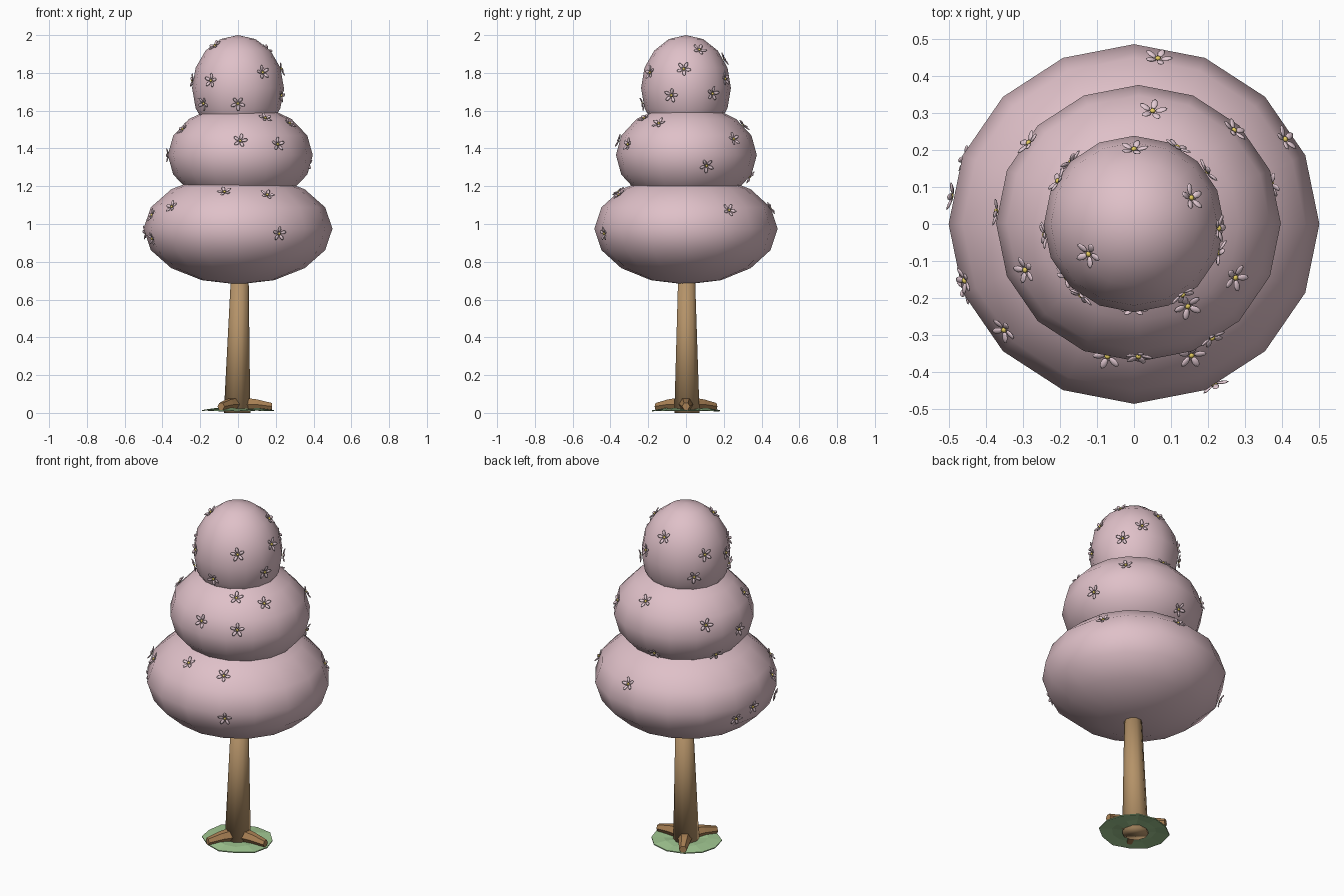
import bpy
import bmesh
import random
from math import radians, sin, cos, tau
from mathutils import Matrix, Vector

random.seed(4)
cube = bpy.data.objects.get("Cube")
if cube:
    bpy.data.objects.remove(cube, do_unlink=True)


def material(name, rgb):
    m = bpy.data.materials.new(name)
    m.use_nodes = True
    m.diffuse_color = (*rgb, 1)
    m.node_tree.nodes["Principled BSDF"].inputs["Base Color"].default_value = (*rgb, 1)
    return m


pink = material("blossom pink", (0.74, 0.53, 0.58))
petal_pink = material("petal pink", (0.78, 0.60, 0.66))
yellow = material("pollen yellow", (0.80, 0.62, 0.12))
bark = material("bark brown", (0.46, 0.29, 0.14))
root_brown = material("root brown", (0.40, 0.22, 0.09))
green = material("grass green", (0.36, 0.58, 0.29))


def make_object(name, bm, mats, smooth=True):
    bmesh.ops.recalc_face_normals(bm, faces=bm.faces)
    mesh = bpy.data.meshes.new(name)
    bm.to_mesh(mesh)
    bm.free()
    for m in mats:
        mesh.materials.append(m)
    for p in mesh.polygons:
        p.use_smooth = smooth
    ob = bpy.data.objects.new(name, mesh)
    bpy.context.collection.objects.link(ob)
    return ob


def loft(bm, rings, sides):
    """Skin rings given as (centre, radius, axis_u, axis_v), closing both ends."""
    loops = []
    for c, r, u, v in rings:
        loops.append([bm.verts.new(c + u * r * cos(tau * i / sides) + v * r * sin(tau * i / sides))
                      for i in range(sides)])
    for a, b in zip(loops, loops[1:]):
        for i in range(sides):
            j = (i + 1) % sides
            bm.faces.new((a[i], a[j], b[j], b[i]))
    bm.faces.new(loops[0])
    bm.faces.new(loops[-1])


X, Y, Z = Vector((1, 0, 0)), Vector((0, 1, 0)), Vector((0, 0, 1))

# Trunk, slightly leaning and tapered
bm = bmesh.new()
loft(bm, [(Vector((-0.005, 0.005, 0.0)), 0.07, X, Y),
          (Vector((0.01, 0.003, 0.75)), 0.046, X, Y)], 10)
trunk = make_object("trunk", bm, [bark])

# Three roots spread evenly around the trunk
for k in range(3):
    d = Vector((cos(tau * k / 3), sin(tau * k / 3), 0))
    side = Z.cross(d)
    bm = bmesh.new()
    loft(bm, [(d * 0.02 + Z * 0.045, 0.042, side, Z),
              (d * 0.10 + Z * 0.044, 0.032, side, Z),
              (d * 0.18 + Z * 0.034, 0.021, side, Z)], 6)
    make_object(f"root_{k + 1}", bm, [root_brown], smooth=False)

# Grass patch: thin uneven disc
bm = bmesh.new()
N = 12
centre = bm.verts.new((0, 0, 0.016))
inner, outer = [], []
for i in range(N):
    c, s = cos(tau * i / N), sin(tau * i / N)
    inner.append(bm.verts.new((0.12 * c, 0.12 * s, 0.022 + random.uniform(-0.006, 0.006))))
    r = random.uniform(0.97, 1.03)
    outer.append(bm.verts.new((0.195 * c * r, 0.18 * s * r, 0.016 + random.uniform(-0.003, 0.003))))
for i in range(N):
    j = (i + 1) % N
    bm.faces.new((centre, inner[i], inner[j]))
    bm.faces.new((inner[i], outer[i], outer[j], inner[j]))
grass = make_object("grass_patch", bm, [green], smooth=False)
thick = grass.modifiers.new("thickness", "SOLIDIFY")
thick.thickness = 0.006

# Foliage tiers: name, centre, radii, flowers as (azimuth, elevation) in degrees
tiers = [
    ("lower_foliage", Vector((0, 0, 0.975)), Vector((0.5, 0.485, 0.295)),
     [(259, 41), (293, 37), (220, 23), (296, -5), (199, 14), (202, -10),
      (158, -12), (171, -4), (30, 19), (82, 21)]),
    ("middle_foliage", Vector((0.012, 0.002, 1.365)), Vector((0.384, 0.373, 0.27)),
     [(270, 16), (302, 12), (300, 46), (330, 38), (203, 30), (83, 35),
      (45, 18), (17, -12), (143, 15), (175, 0), (97, -25), (155, -28)]),
    ("upper_foliage", Vector((0, 0, 1.72)), Vector((0.243, 0.238, 0.28)),
     [(234, 8), (304, 17), (270, -17), (219, -17), (214, 53), (25, 46), (90, 33),
      (150, 15), (61, 10), (36, -6), (357, 21), (341, -8), (187, 8), (135, -10)]),
]

# Flower mesh: five slim petals around a yellow centre
bm = bmesh.new()
for k in range(5):
    m = (Matrix.Rotation(tau * k / 5, 4, "Z") @ Matrix.Rotation(radians(-14), 4, "Y")
         @ Matrix.Translation((0.024, 0, 0)) @ Matrix.Diagonal((0.017, 0.0095, 0.004, 1)))
    bmesh.ops.create_uvsphere(bm, u_segments=8, v_segments=4, radius=1, matrix=m)
petal_faces = len(bm.faces)
bmesh.ops.create_uvsphere(bm, u_segments=8, v_segments=4, radius=1,
                          matrix=Matrix.Translation((0, 0, 0.004)) @ Matrix.Diagonal((0.008, 0.008, 0.006, 1)))
for i, f in enumerate(bm.faces):
    f.material_index = 0 if i < petal_faces else 1
prototype = make_object("flower", bm, [petal_pink, yellow])
flower_mesh = prototype.data
bpy.data.objects.remove(prototype)

for name, c, r, flowers in tiers:
    bm = bmesh.new()
    bmesh.ops.create_uvsphere(bm, u_segments=16, v_segments=8, radius=1,
                              matrix=Matrix.Translation(c) @ Matrix.Diagonal((*r, 1)))
    make_object(name, bm, [pink])
    # Flowers lie flat on the foliage, each spun at random
    for i, (az, el) in enumerate(flowers):
        a, e = radians(az), radians(el)
        d = Vector((cos(e) * cos(a), cos(e) * sin(a), sin(e)))
        normal = Vector((d.x / r.x, d.y / r.y, d.z / r.z)).normalized()
        spot = c + d * r * 0.985 + normal * 0.003
        ob = bpy.data.objects.new(f"{name}_flower_{i + 1}", flower_mesh)
        bpy.context.collection.objects.link(ob)
        ob.matrix_world = (Matrix.Translation(spot) @ normal.to_track_quat("Z", "Y").to_matrix().to_4x4()
                           @ Matrix.Rotation(random.uniform(0, tau), 4, "Z"))
